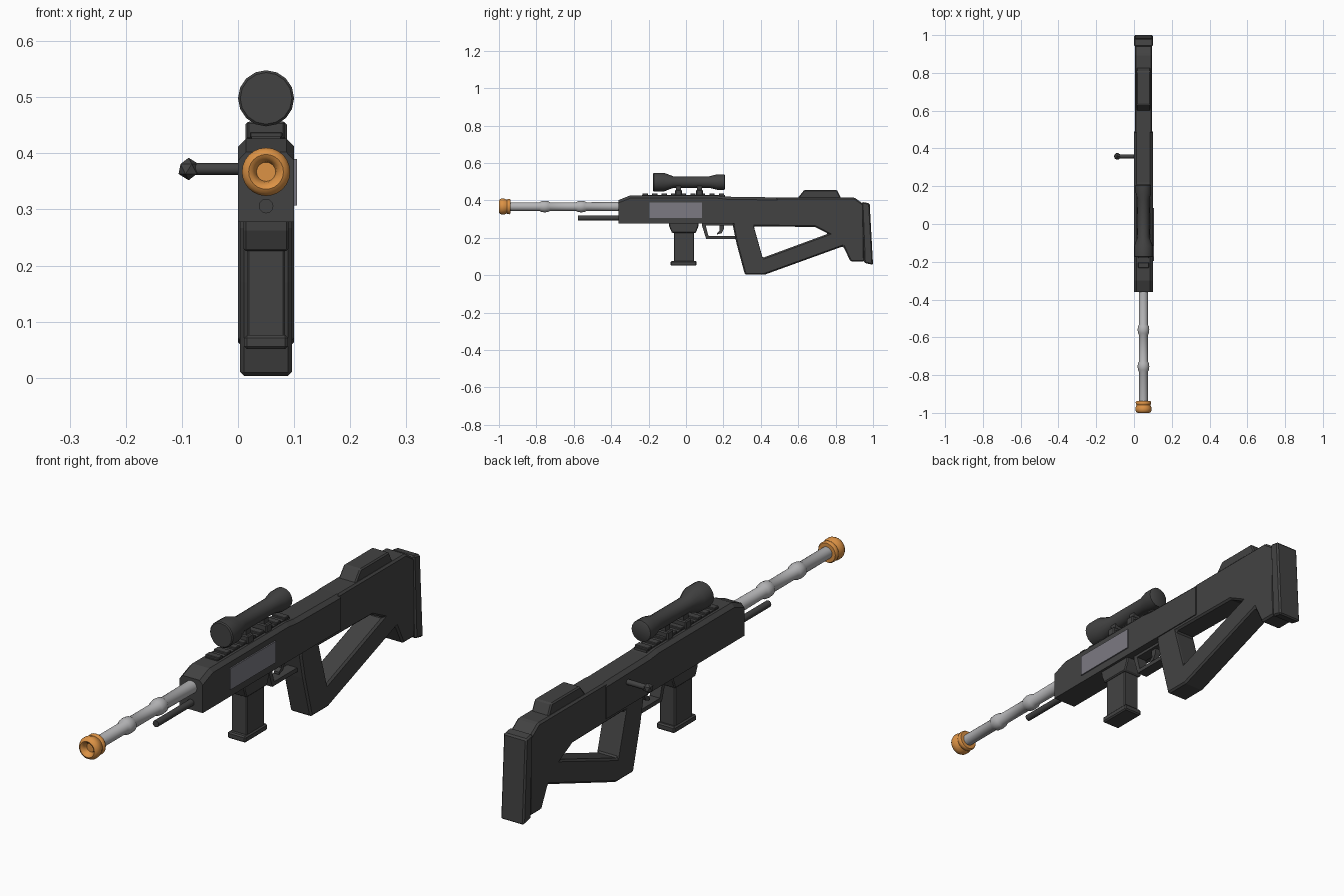
import bpy, bmesh, math
from mathutils import Matrix, Vector

if "Cube" in bpy.data.objects:
    bpy.data.objects.remove(bpy.data.objects["Cube"])

CX = 0.05  # centre line of the gun body


def material(name, rgb):
    m = bpy.data.materials.new(name)
    m.diffuse_color = (*rgb, 1)
    m.use_nodes = True
    m.node_tree.nodes["Principled BSDF"].inputs["Base Color"].default_value = m.diffuse_color
    return m


DARK = material("dark grey", (0.055, 0.055, 0.055))
PLATE = material("plate grey", (0.20, 0.195, 0.225))
STEEL = material("barrel grey", (0.46, 0.46, 0.47))
ORANGE = material("orange", (0.72, 0.29, 0.06))


def finish(name, bm, mat, smooth=False):
    bmesh.ops.recalc_face_normals(bm, faces=bm.faces)
    me = bpy.data.meshes.new(name)
    bm.to_mesh(me)
    bm.free()
    me.materials.append(mat)
    ob = bpy.data.objects.new(name, me)
    bpy.context.collection.objects.link(ob)
    bpy.ops.object.select_all(action='DESELECT')
    bpy.context.view_layer.objects.active = ob
    ob.select_set(True)
    if smooth:
        bpy.ops.object.shade_smooth_by_angle(angle=math.radians(40))
    return ob


def apply_bevel(ob, width):
    bpy.context.view_layer.objects.active = ob
    mod = ob.modifiers.new("bevel", 'BEVEL')
    mod.width = width
    mod.segments = 1
    mod.limit_method = 'ANGLE'
    mod.angle_limit = math.radians(30)
    bpy.ops.object.modifier_apply(modifier=mod.name)


def prism(name, pts, half, mat=DARK, bevel=0.0, chamfer=0.0, cx=CX):
    """Side profile in (y, z) extruded across x; chamfer cuts the long top edges."""
    bm = bmesh.new()
    face = bm.faces.new([bm.verts.new((cx - half, y, z)) for y, z in pts])
    new = bmesh.ops.extrude_face_region(bm, geom=[face])["geom"]
    bmesh.ops.translate(bm, vec=(2 * half, 0, 0),
                        verts=[g for g in new if isinstance(g, bmesh.types.BMVert)])
    bmesh.ops.recalc_face_normals(bm, faces=bm.faces)
    if chamfer:
        top = [e for e in bm.edges
               if abs(e.verts[0].co.x - e.verts[1].co.x) < 1e-5
               and any(f.normal.z > 0.5 for f in e.link_faces)]
        bmesh.ops.bevel(bm, geom=top, offset=chamfer, segments=1, affect='EDGES')
    ob = finish(name, bm, mat)
    if bevel:
        apply_bevel(ob, bevel)
    return ob


def box(name, y0, y1, z0, z1, half, mat=DARK, bevel=0.0, cx=CX):
    return prism(name, [(y0, z0), (y1, z0), (y1, z1), (y0, z1)], half, mat, bevel, cx=cx)


def lathe(name, profile, z, mat=DARK, sides=16):
    """Revolve (y, radius) points round a line parallel to y."""
    bm = bmesh.new()
    rings = []
    for y, r in profile:
        rings.append([bm.verts.new((CX + r * math.cos(2 * math.pi * i / sides), y,
                                    z + r * math.sin(2 * math.pi * i / sides)))
                      for i in range(sides)])
    for a, b in zip(rings, rings[1:]):
        for i in range(sides):
            j = (i + 1) % sides
            bm.faces.new((a[i], a[j], b[j], b[i]))
    bm.faces.new(rings[0])
    bm.faces.new(rings[-1])
    return finish(name, bm, mat, smooth=True)


# Receiver with chamfered top and side plate
prism("receiver", [(-0.36, 0.278), (0.49, 0.278), (0.49, 0.416), (0.22, 0.42),
                   (0.17, 0.426), (-0.30, 0.426), (-0.36, 0.402)], 0.05,
      chamfer=0.014)
box("side_plate", -0.195, 0.085, 0.307, 0.39, 0.004, PLATE, cx=0.101)

# Skeleton stock with grip, opening cut through
stock = prism("stock", [(0.25, 0.267), (0.26, 0.30), (0.48, 0.30), (0.48, 0.416), (0.90, 0.416),
                        (0.95, 0.38), (0.955, 0.073), (0.88, 0.073), (0.84, 0.155),
                        (0.42, 0.003), (0.315, 0.003), (0.27, 0.17)], 0.046)
cutter = prism("stock_cutter", [(0.362, 0.262), (0.69, 0.258), (0.76, 0.222), (0.41, 0.093)], 0.1)
mod = stock.modifiers.new("opening", 'BOOLEAN')
mod.operation = 'DIFFERENCE'
mod.solver = 'EXACT'
mod.object = cutter
bpy.context.view_layer.objects.active = stock
bpy.ops.object.modifier_apply(modifier=mod.name)
bpy.data.objects.remove(cutter)
apply_bevel(stock, 0.007)

# Butt pad and cheek rest
prism("butt_pad", [(0.94, 0.392), (0.982, 0.385), (1.0, 0.056), (0.953, 0.066)], 0.05, bevel=0.006)
prism("cheek_rest", [(0.595, 0.41), (0.83, 0.41), (0.808, 0.456), (0.632, 0.456)], 0.037, bevel=0.005)

# Barrel with two rounded collars
barrel = [(-0.96, 0.023)]
for c in (-0.755, -0.56):
    barrel += [(c + dy, r) for dy, r in
               ((-0.028, 0.023), (-0.018, 0.029), (0, 0.031), (0.018, 0.029), (0.028, 0.023))]
lathe("barrel", barrel + [(-0.34, 0.025)], 0.367, STEEL, 24)

# Muzzle tip: rounded ring with a recessed centre and a rear band
lathe("muzzle_tip", [(-0.978, 0.017), (-0.988, 0.019), (-0.997, 0.025), (-1.0, 0.031),
                     (-0.996, 0.038), (-0.986, 0.043), (-0.974, 0.043), (-0.964, 0.039),
                     (-0.958, 0.037), (-0.954, 0.040), (-0.944, 0.041), (-0.938, 0.037),
                     (-0.938, 0.022)], 0.367, ORANGE, 24)

# Rod under the barrel
lathe("under_rod", [(-0.578, 0.013), (-0.35, 0.013)], 0.306, sides=12)

# Scope, its mounts and the toothed rail
lathe("scope", [(-0.176, 0.046), (-0.172, 0.05), (-0.118, 0.05), (-0.068, 0.031), (0.125, 0.031),
                (0.165, 0.041), (0.205, 0.041), (0.208, 0.037)], 0.498)
box("rail", -0.235, 0.208, 0.42, 0.430, 0.026)
for i in range(9):
    y = -0.218 + i * 0.051
    box(f"rail_tooth_{i + 1}", y - 0.014, y + 0.014, 0.428, 0.438, 0.029, bevel=0.002)
for i, y in enumerate((-0.04, 0.072)):
    box(f"scope_mount_foot_{i + 1}", y - 0.018, y + 0.018, 0.424, 0.457, 0.034, bevel=0.004)
    box(f"scope_mount_post_{i + 1}", y - 0.014, y + 0.014, 0.45, 0.485, 0.022)

# Magazine
prism("magazine_well", [(-0.092, 0.285), (0.068, 0.285), (0.066, 0.262), (0.052, 0.226),
                        (-0.075, 0.226), (-0.09, 0.262)], 0.04, bevel=0.004)
box("magazine", -0.065, 0.044, 0.06, 0.24, 0.034, bevel=0.004)
box("magazine_base", -0.082, 0.056, 0.051, 0.076, 0.039, bevel=0.005)

# Trigger guard and trigger
prism("trigger_guard", [(0.085, 0.285), (0.27, 0.285), (0.27, 0.267), (0.105, 0.267), (0.12, 0.21),
                        (0.27, 0.21), (0.27, 0.194), (0.108, 0.194), (0.085, 0.267)], 0.022)
prism("trigger", [(0.178, 0.28), (0.205, 0.28), (0.203, 0.25), (0.19, 0.225), (0.165, 0.217),
                  (0.166, 0.226), (0.18, 0.238)], 0.011)

# Bolt handle with faceted knob on the left
bm = bmesh.new()
bmesh.ops.create_cone(bm, cap_ends=True, segments=12, radius1=0.0105, radius2=0.0105, depth=0.10,
                      matrix=Matrix.Translation((-0.035, 0.358, 0.372)) @ Matrix.Rotation(math.pi / 2, 4, 'Y'))
finish("bolt_handle", bm, DARK, smooth=True)
bm = bmesh.new()
bmesh.ops.create_icosphere(bm, subdivisions=1, radius=0.02,
                           matrix=Matrix.Translation((-0.088, 0.358, 0.372)))
finish("bolt_knob", bm, DARK)
